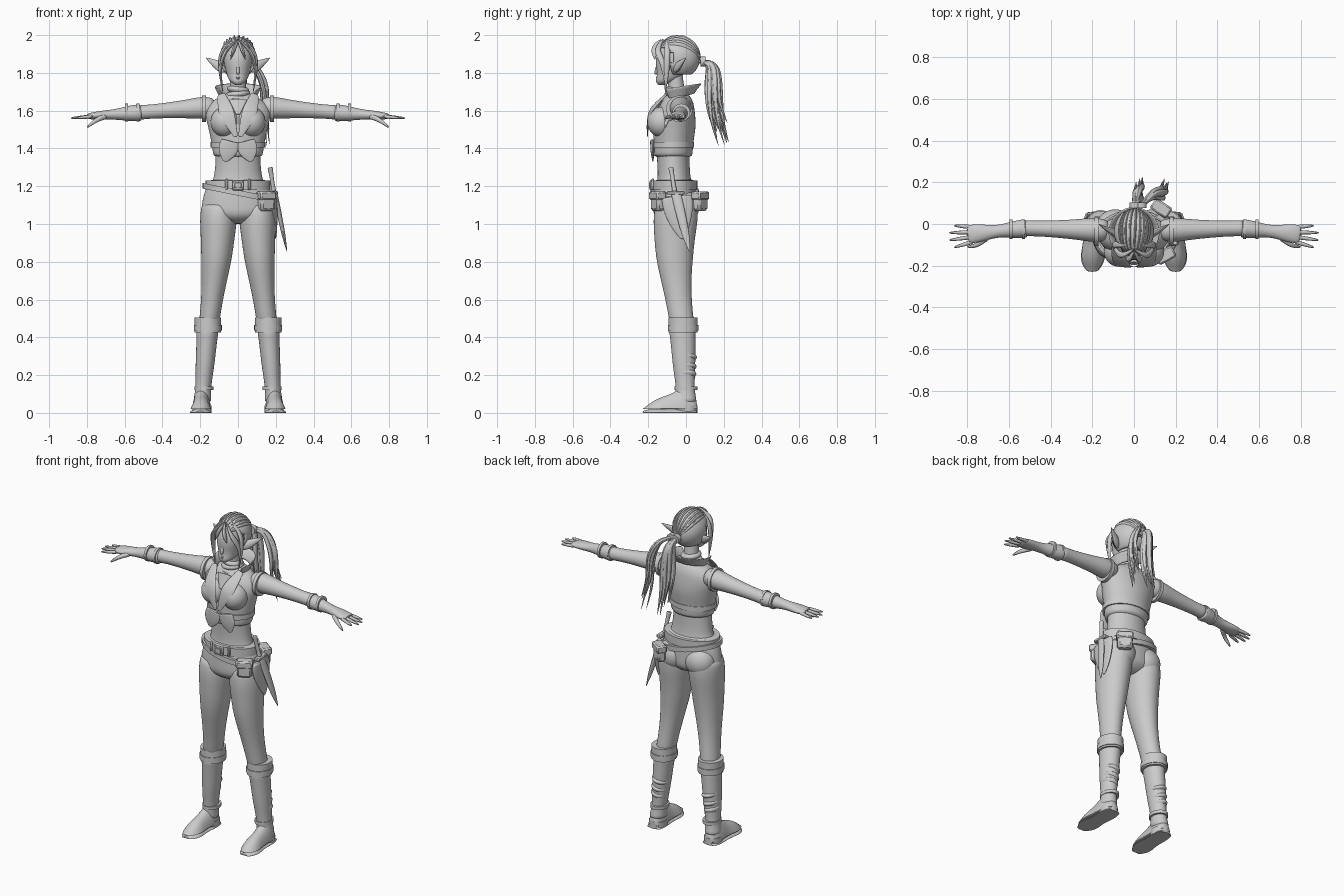
import bpy, bmesh, math, random
from mathutils import Vector, Matrix

if "Cube" in bpy.data.objects:
    bpy.data.objects.remove(bpy.data.objects["Cube"])
random.seed(4)
X, Y, Z = Matrix.Identity(3)
made = []

grey = bpy.data.materials.new("light_grey")
grey.use_nodes = True
grey.diffuse_color = (.6, .6, .6, 1)
grey.node_tree.nodes["Principled BSDF"].inputs["Base Color"].default_value = grey.diffuse_color


def finish(name, bm, mirror=False, sub=0, solid=0, bevel=0):
    bmesh.ops.recalc_face_normals(bm, faces=bm.faces[:])
    mesh = bpy.data.meshes.new(name)
    bm.to_mesh(mesh)
    bm.free()
    mesh.materials.append(grey)
    part = bpy.data.objects.new(name, mesh)
    bpy.context.collection.objects.link(part)
    if solid:
        part.modifiers.new("thickness", 'SOLIDIFY').thickness = solid
    if bevel:
        part.modifiers.new("rounding", 'BEVEL').width = bevel
    if mirror:
        part.modifiers.new("other_side", 'MIRROR').use_mirror_merge = False
    if sub:
        part.modifiers.new("smoothing", 'SUBSURF').levels = sub
    made.append(part)


def blend(keys, f):
    """Smooth curve through evenly spaced keys."""
    last = len(keys) - 1
    place = f * last
    i = max(0, min(int(place), last - 1))
    t = place - i
    a, b, c, d = (keys[max(0, min(i + k, last))] for k in (-1, 0, 1, 2))
    leave, arrive = (c - a) / 2, (d - b) / 2
    return b + t * (leave + t * ((c - b) * 3 - leave * 2 - arrive + t * ((b - c) * 2 + leave + arrive)))


def tube(name, path, widths, depth=(1,), facing=None, ref=Y, sides=16, steps=10, sub=1,
         mirror=False, slope=0, floor=None):
    """Elliptical skin along a path; depth is the ratio of the second radius to the width."""
    bm = bmesh.new()
    path = [Vector(p) for p in path]
    centres = [blend(path, i / steps) for i in range(steps + 1)]
    loops = []
    for i, centre in enumerate(centres):
        ahead = facing or (centres[min(i + 1, steps)] - centres[max(i - 1, 0)]).normalized()
        across = ahead.cross(ref).normalized()
        out = across.cross(ahead) * blend(depth, i / steps)
        width = max(blend(widths, i / steps), .001)
        loop = []
        for k in range(sides):
            angle = math.tau * k / sides
            p = centre + (across * math.cos(angle) + out * math.sin(angle)) * width
            p.z += slope * p.x
            if floor is not None:
                p.z = max(p.z, floor)
            loop.append(bm.verts.new(p))
        loops.append(loop)
    for low, high in zip(loops, loops[1:]):
        for k in range(sides):
            bm.faces.new((low[k], low[k - 1], high[k - 1], high[k]))
    bm.faces.new(loops[0])
    bm.faces.new(loops[-1])
    finish(name, bm, mirror, sub)


def band(name, centre, radius, height, depth=1, along=Z, **options):
    half = along * height / 2
    centre = Vector(centre)
    tube(name, [centre - half, centre + half], [radius], [depth], facing=along,
         sides=32, steps=1, sub=0, **options)


def ball(name, centre, radii, mirror=False, solid=0, cut=None):
    bm = bmesh.new()
    bmesh.ops.create_uvsphere(bm, u_segments=36, v_segments=24, radius=1,
                              matrix=Matrix.Translation(centre) @ Matrix.Diagonal((*radii, 1)))
    if cut:
        gone = [face for face in bm.faces if cut(face.calc_center_median())]
        bmesh.ops.delete(bm, geom=gone, context='FACES')
    finish(name, bm, mirror, solid=solid)


def box(name, centre, size, turn=0, bevel=.005):
    bm = bmesh.new()
    bmesh.ops.create_cube(bm, size=1, matrix=Matrix.Translation(centre)
                          @ Matrix.Rotation(turn, 4, 'Z') @ Matrix.Diagonal((*size, 1)))
    finish(name, bm, bevel=bevel)


# Torso, vest and hips
spine = -.06
tube("midriff", [(0, spine, 1.18), (0, spine - .01, 1.4)], (.16, .13, .12, .12), (.65, .75), facing=Z, sides=24)
tube("vest", [(0, spine - .01, 1.35), (0, spine, 1.52), (0, -.04, 1.7)], (.13, .14, .16, .17, .05),
     (.8, .75, .7, .55, .8), facing=Z, sides=28)
ball("bust", (.07, -.13, 1.54), (.075, .075, .08), mirror=True)
band("underbust_band", (0, -.07, 1.42), .145, .03, depth=.78)
tube("vest_flap", [(.04, -.18, 1.44), (.07, -.175, 1.33)], (.05, .05, .01), (.2,), mirror=True)
tube("lapel", [(.09, -.1, 1.69), (.06, -.19, 1.59), (.01, -.205, 1.46)], (.02, .04, .01), (.2,), mirror=True)
band("armhole_trim", (.18, -.035, 1.61), .07, .02, along=X, mirror=True)
tube("hips", [(0, spine, 1), (0, spine, 1.24)], (.06, .185, .19, .17, .145), (.8, .6, .6, .65, .7), facing=Z, sides=24)
ball("buttock", (.09, -.01, 1.09), (.09, .08, .09), mirror=True)

# Legs and boots
tube("leg", [(.1, -.05, 1.12), (.115, spine, .8), (.155, -.02, .46)], (.09, .1, .09, .08, .065, .056, .055),
     (1.2,), facing=Z, sides=20, mirror=True)
tube("boot_shaft", [(.16, -.02, .45), (.19, 0, .05)], (.06, .055, .05, .042, .05), (1.2,),
     facing=Z, sides=20, mirror=True)
for height in (.17, .21, .26):
    ankle = Vector((.2 - height / 9, 0, height))
    tube("boot_wrinkle", [ankle - Z * .015, ankle + Z * .015], (.04, .04 + height / 25, .04), (1.2,),
         facing=Z, slope=.2, mirror=True)
band("boot_cuff", (.16, -.015, .465), .07, .08, depth=1.1, mirror=True)
band("boot_strap", (.16, -.015, .45), .074, .03, depth=1.1, mirror=True)
band("ankle_strap", (.18, 0, .13), .05, .02, depth=1.2, mirror=True)
for name, widths, depth, floor in (("foot", (.03, .05, .05, .055, .02), (2, 2.8, 2, 1.2, 1), .02),
                                   ("sole", (.04, .055, .05, .06, .025), (.4,), 0)):
    tube(name, [(.19, .06, 0), (.2, -.23, 0)], widths, depth, facing=Y, ref=Z, floor=floor, mirror=True)
band("heel", (.19, 0, .02), .05, .04, depth=1.2, mirror=True)

# Arms, gloves and hands
tube("arm", [(.12, -.03, 1.62), (.53, -.02, 1.59)], (.045, .06, .05, .042, .038, .04), mirror=True)
tube("glove", [(.51, -.02, 1.59), (.8, -.05, 1.57)], (.046, .042, .028, .023, .014), (1, 1, 1.1, 1.9, 3), mirror=True)
for x in (.53, .59):
    band("glove_trim", (x, -.025, 1.59), .047, .015, along=X, mirror=True)
for i in range(4):
    spread = i - 1.5
    root, tip = -.05 + spread * .023, -.06 + spread * .035
    tube("finger", [(.77, root, 1.57), (.89 - spread ** 2 * .012, tip, 1.56)], (.011, .011, .009, .004),
         sides=8, steps=4, mirror=True)
tube("thumb", [(.7, -.06, 1.57), (.75, -.1, 1.55), (.8, -.11, 1.51)], (.018, .014, .011, .004),
     sides=8, steps=5, mirror=True)

# Neck, scarf and standing collar
tube("neck", [(0, -.04, 1.62), (0, spine, 1.79)], (.06, .045, .043), facing=Z)
for i in range(4):
    fold = Vector((0, -.05, 1.64 + i * .024))
    size = .08 - i * .006
    tube("scarf_fold", [fold - Z * .018, fold + Z * .018], (size * .8, size, size * .8), facing=Z,
         steps=4, slope=.1 * (-1) ** i)
tube("scarf_point", [(0, -.13, 1.66), (0, -.17, 1.58)], (.05, .01), (.2,))
bm = bmesh.new()
rows = []
for width, depth, height in ((.09, .075, 1.67), (.1, .09, 1.7), (.12, .12, 1.73)):
    turns = [math.radians(16 * k) for k in range(-8, 9)]
    rows.append([bm.verts.new((math.sin(a) * width, math.cos(a) * depth - .04, height + math.cos(a) * .02))
                 for a in turns])
for low, high in zip(rows, rows[1:]):
    for k in range(len(low) - 1):
        bm.faces.new((low[k], low[k + 1], high[k + 1], high[k]))
finish("collar", bm, sub=1, solid=.01)

# Head, face and ears
tube("head", [(0, -.13, 1.735), (0, -.08, 1.8), (0, spine, 1.965)], (.014, .045, .062, .078, .05), (1.2,),
     facing=Z, sides=20)
tube("nose", [(0, -.15, 1.85), (0, -.16, 1.79)], (.005, .008, .011, .006), facing=Z, sides=8, steps=5)
for z in (1.775, 1.767):
    ball("lip", (0, -.15, z), (.012, .01, .005))
tube("ear", [(.065, spine, 1.815), (.17, 0, 1.88)], (.02, .028, .015, .001), (.6,), sides=10, mirror=True)

# Hair cap with an open face, combed ridges, fringe and side locks
crown = Vector((0, -.045, 1.88))
scalp = Vector((.097, .12, .112))
ball("hair_cap", crown, scalp, solid=.01,
     cut=lambda c: c.z < 1.79 or c.y < -.075 and c.z < 1.965 - abs(c.x) / 2)
for k in range(-4, 5):
    front = Vector((k * .13, -.75, .7 - abs(k) * .03)).normalized()
    tie = Vector((k * .06 + .1, 1, -.05)).normalized()
    side = Vector((k / 4, 0, 1)).normalized()
    path = [crown + scalp * (front.lerp(tie, f / 5) + side * math.sin(math.pi * f / 5) / 2).normalized()
            for f in range(6)]
    tube("hair_ridge", path, (.002, .012, .012, .006), (.5,), ref=X, sides=6)
for name, path in (("fringe", [(0, -.12, 1.98), (.06, -.15, 1.92), (.09, -.12, 1.84), (.09, -.11, 1.73)]),
                   ("side_lock", [(.03, -.1, 1.98), (.095, -.1, 1.88), (.08, -.11, 1.69)]),
                   ("brow_lock", [(0, -.13, 1.975), (.02, -.165, 1.93), (.04, -.165, 1.87)])):
    tube(name, path, (.005, .018, .018, .001), (.6,), ref=X, sides=6, mirror=True)

# Two ponytails made of loose strands
droop = [(.1, .06, 1.86), (.6, .14, 1.84), (1, .15, 1.7), (1, .16, 1.55), (1.1, .2, 1.4)]
for sway, size in ((.02, .021), (.14, .016)):
    for strand in range(9):
        stray = Vector((random.uniform(-1, 1), random.uniform(-2, 2), 0)) * size
        length = random.uniform(.7, 1)
        path = [Vector((x * sway, y, 1.86 + (z - 1.86) * length)) + stray * min(1, i / 2)
                for i, (x, y, z) in enumerate(droop)]
        tube("ponytail_strand", path, (size / 2, size, size, size * .7, .001), (.8,), ref=X, sides=6)
    band("hair_tie", (sway / 4, .09, 1.86), .026, .025, along=Y, ref=Z)

# Belts, buckle and pouches
band("belt", (0, spine, 1.205), .172, .05, depth=.7)
band("slung_belt", (0, spine, 1.165), .188, .03, depth=.68, slope=-.2)
box("buckle", (0, -.185, 1.205), (.06, .014, .055))
box("buckle_plate", (0, -.193, 1.205), (.035, .008, .03), bevel=.002)
for x in (-.06, .06):
    box("belt_loop", (x, -.176, 1.21), (.016, .014, .06), turn=x * 5)
for x, y, turn in ((.15, -.15, .5), (.13, .075, -.6)):
    box("pouch", (x, y, 1.12), (.085, .05, .1), turn, bevel=.012)
    box("pouch_flap", (x, y, 1.15), (.095, .06, .045), turn, bevel=.008)

# Hip cloth and sheathed dagger on the left side
tube("hip_cloth", [(.185, -.05, 1.15), (.2, -.02, .92)], (.08, .08, .05, .005), (.25,), ref=X)
tube("sheath", [(.195, -.055, 1.17), (.26, .02, .85)], (.026, .026, .02, .002), (.5,), ref=X)
tube("dagger_grip", [(.19, spine, 1.17), (.17, -.08, 1.3)], (.014, .011, .012, .015), ref=X)
box("dagger_guard", (.195, -.055, 1.165), (.034, .095, .02))

# Smooth shading that keeps hard edges
bpy.ops.object.select_all(action='DESELECT')
for part in made:
    part.select_set(True)
bpy.context.view_layer.objects.active = made[0]
bpy.ops.object.shade_smooth_by_angle(angle=math.radians(40))
